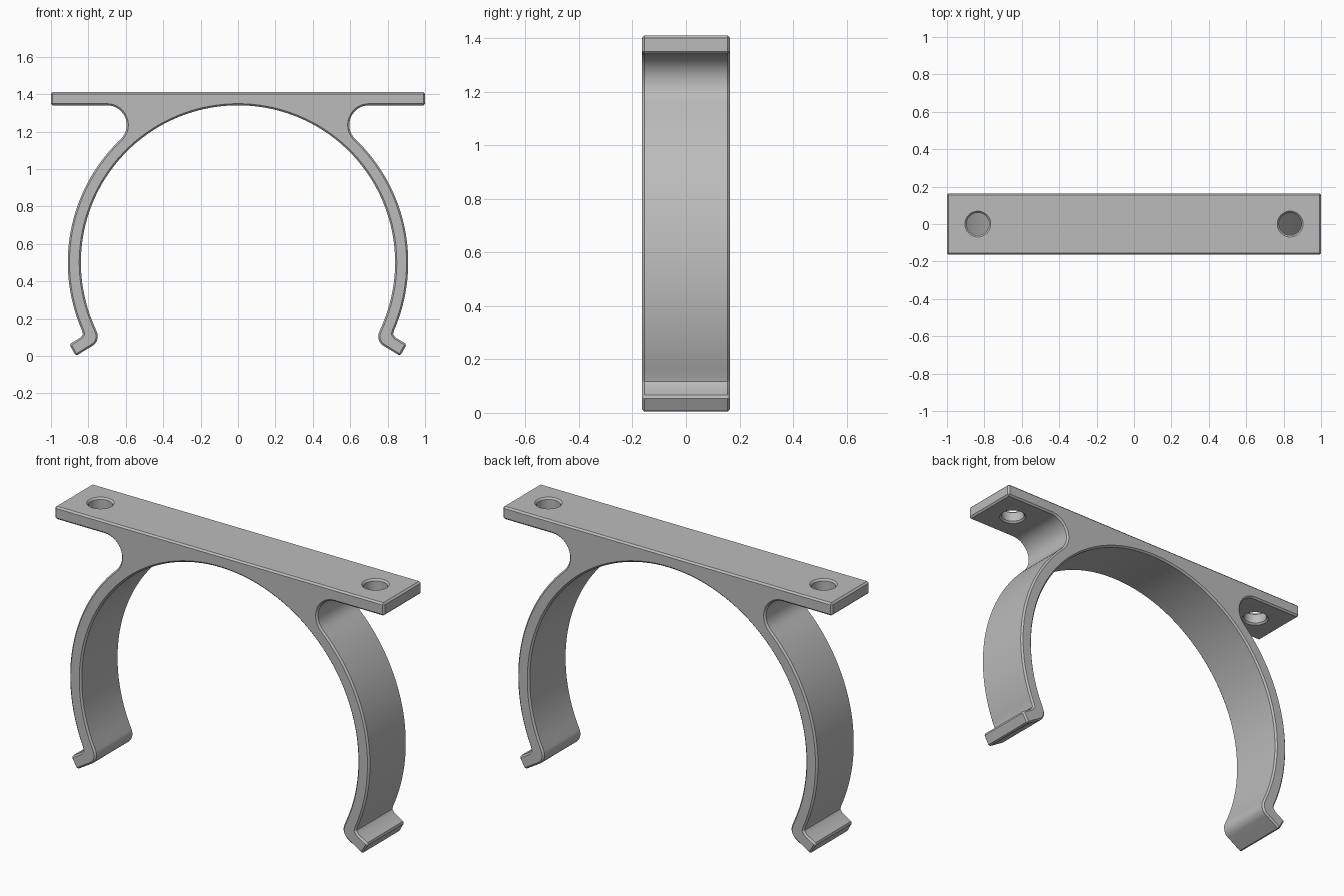
import bpy
import bmesh
from math import sin, cos, radians, degrees, atan2
from mathutils import Vector

cube = bpy.data.objects.get("Cube")
if cube:
    bpy.data.objects.remove(cube, do_unlink=True)

HALF_DEPTH = 0.164
TOP, UNDER = 1.41, 1.34
RING = Vector((0, 0.5))
R_IN, R_OUT = 0.84, 0.91

grey = bpy.data.materials.new("grey plastic")
grey.use_nodes = True
colour = (0.5, 0.5, 0.5, 1)
grey.diffuse_color = colour
grey.node_tree.nodes["Principled BSDF"].inputs["Base Color"].default_value = colour


def arc(centre, radius, start, end, steps):
    """Points along an arc, angles in degrees."""
    angles = [radians(start + (end - start) * i / steps) for i in range(steps + 1)]
    return [centre + radius * Vector((cos(a), sin(a))) for a in angles]


def bearing(origin, target):
    d = target - origin
    return degrees(atan2(d.y, d.x))


# Right half of the outline, from the middle of the top round to the inside of the ring
neck = Vector((0.70, 1.235))
lip = Vector((0.81, 0.105))
neck_angle = bearing(RING, neck)
lip_angle = bearing(RING, lip)

half = [Vector((1, TOP)), Vector((1, UNDER))]
half += arc(neck, 0.105, 90, neck_angle + 180, 14)
half += arc(RING, R_OUT, neck_angle, -23.7, 40)[1:]
# Outturned foot
half += [Vector(p) for p in ((0.829, 0.117), (0.84, 0.1), (0.902, 0.062), (0.867, 0))]
half += arc(lip, 0.06, 240, lip_angle + 180, 10)
# Inside of the ring up to the crown
half += arc(RING, R_IN, lip_angle, 90, 64)[1:]
outline = half + [Vector((-p.x, p.y)) for p in reversed(half[:-1])]

# Clip body: the outline extruded through its depth
bm = bmesh.new()
face = bm.faces.new([bm.verts.new((p.x, -HALF_DEPTH, p.y)) for p in outline])
result = bmesh.ops.extrude_face_region(bm, geom=[face])
moved = [v for v in result["geom"] if isinstance(v, bmesh.types.BMVert)]
bmesh.ops.translate(bm, verts=moved, vec=(0, 2 * HALF_DEPTH, 0))
bmesh.ops.recalc_face_normals(bm, faces=bm.faces)
mesh = bpy.data.meshes.new("mounting_clip")
bm.to_mesh(mesh)
bm.free()
clip = bpy.data.objects.new("mounting_clip", mesh)
bpy.context.collection.objects.link(clip)
mesh.materials.append(grey)

# Screw holes through both ends of the plate
cutters = []
for side in (-1, 1):
    bpy.ops.mesh.primitive_cylinder_add(
        vertices=40, radius=0.06, depth=0.2, location=(side * 0.835, 0, 1.375))
    cutter = bpy.context.object
    cutter.name = "hole_cutter"
    cutter.hide_render = True
    cutter.data.materials.append(grey)
    cutters.append(cutter)
    cut = clip.modifiers.new("screw hole", "BOOLEAN")
    cut.operation = "DIFFERENCE"
    cut.solver = "EXACT"
    cut.object = cutter

# Small chamfer on all sharp edges
bevel = clip.modifiers.new("edge chamfer", "BEVEL")
bevel.width = 0.009
bevel.segments = 1
bevel.limit_method = "ANGLE"
bevel.angle_limit = radians(50)
bevel.use_clamp_overlap = False

bpy.ops.object.select_all(action="DESELECT")
clip.select_set(True)
bpy.context.view_layer.objects.active = clip
for modifier in list(clip.modifiers):
    bpy.ops.object.modifier_apply(modifier=modifier.name)
for cutter in cutters:
    bpy.data.objects.remove(cutter, do_unlink=True)
bpy.ops.object.shade_smooth_by_angle(angle=radians(30))
